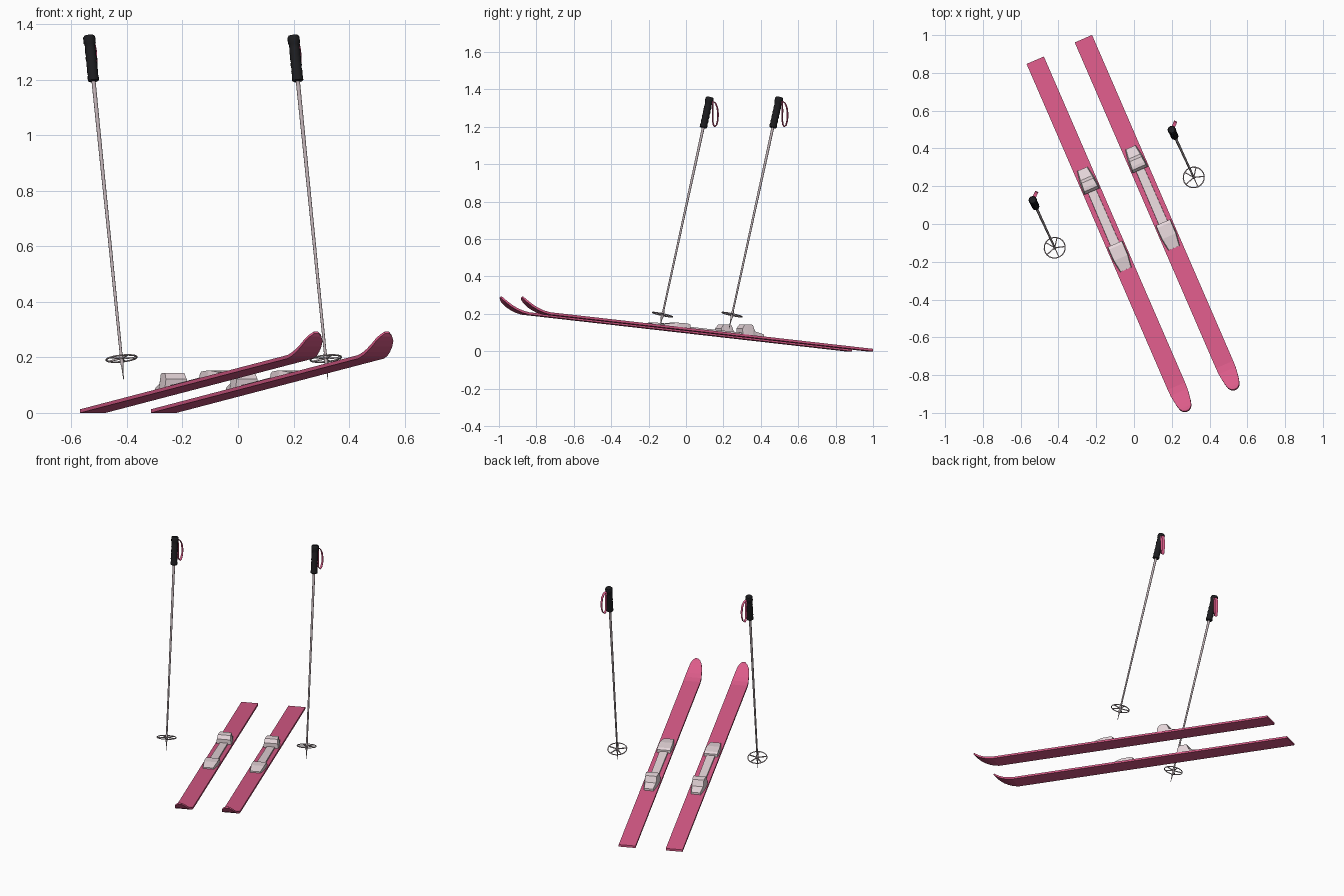
import bpy, bmesh, math
from mathutils import Matrix, Vector

if "Cube" in bpy.data.objects:
    bpy.data.objects.remove(bpy.data.objects["Cube"])


def material(name, rgb):
    m = bpy.data.materials.new(name)
    m.diffuse_color = (*rgb, 1)
    m.use_nodes = True
    m.node_tree.nodes["Principled BSDF"].inputs["Base Color"].default_value = m.diffuse_color
    return m


PINK = material("pink", (0.71, 0.105, 0.25))
PALE = material("pale", (0.80, 0.68, 0.71))
DARK = material("dark", (0.012, 0.012, 0.014))
STEEL = material("steel", (0.52, 0.44, 0.46))


def finish(name, bm, mat, matrix, smooth=False):
    bmesh.ops.recalc_face_normals(bm, faces=bm.faces)
    me = bpy.data.meshes.new(name)
    bm.to_mesh(me)
    bm.free()
    me.materials.append(mat)
    ob = bpy.data.objects.new(name, me)
    bpy.context.collection.objects.link(ob)
    ob.matrix_world = matrix
    if smooth:
        bpy.ops.object.select_all(action='DESELECT')
        ob.select_set(True)
        bpy.context.view_layer.objects.active = ob
        bpy.ops.object.shade_smooth_by_angle(angle=math.radians(40))
    return ob


def loft(name, sections, mat, matrix, closed=False, smooth=False):
    """Skin a row of equal-sized cross-sections; cap the ends unless closed."""
    bm = bmesh.new()
    rings = [[bm.verts.new(p) for p in s] for s in sections]
    n = len(rings[0])
    pairs = list(zip(rings, rings[1:])) + ([(rings[-1], rings[0])] if closed else [])
    for a, b in pairs:
        for i in range(n):
            j = (i + 1) % n
            bm.faces.new((a[i], a[j], b[j], b[i]))
    if not closed:
        bm.faces.new(rings[0])
        bm.faces.new(rings[-1])
    return finish(name, bm, mat, matrix, smooth)


def lathe(name, profile, mat, matrix, sides=12):
    secs = [[(r * math.cos(2 * math.pi * k / sides), r * math.sin(2 * math.pi * k / sides), z)
             for k in range(sides)] for z, r in profile]
    return loft(name, secs, mat, matrix, smooth=True)


# Ski frame: local x runs forward along the ski, local y across it
SLOPE, THICK = 0.104, 0.013


def ski_frame(x, y):
    u, v = Vector((0.3975, -0.9176, 0)), Vector((0.9176, 0.3975, 0))
    return Matrix(((u.x, v.x, 0, x), (u.y, v.y, 0, y), (0, 0, 1, 0), (0, 0, 0, 1)))


def ski_section(t, half, rise):
    z = SLOPE * t + rise
    # the underside shifts forward and the ski thins as the tip curls up
    dx, thick = min(0.006, rise * 0.15), THICK - rise * 0.09
    return [(t + dx, -half, z), (t + dx, half, z), (t, half, z + thick), (t, -half, z + thick)]


def fitting(name, stations, mat, frame):
    """Trapezoid sections sitting on the ski: position, base half, top half, height."""
    secs = []
    for t, b, w, h in stations:
        z = SLOPE * t + THICK
        secs.append([(t, -b, z - 0.002), (t, b, z - 0.002), (t, w, z + h), (t, -w, z + h)])
    return loft(name, secs, mat, frame)


SKI = [(0, .05, 0), (1.0, .05, 0), (1.88, .05, 0), (1.915, .049, .006), (1.945, .045, .017),
       (1.975, .040, .033), (2.0, .033, .052), (2.013, .023, .065), (2.021, .009, .076)]
HEEL = [(.627, .030, .026, .012), (.68, .040, .033, .022), (.695, .042, .034, .056),
        (.725, .044, .037, .056), (.742, .045, .038, .053), (.757, .045, .041, .030)]
TOE = [(1.06, .042, .039, .018), (1.075, .043, .040, .024), (1.14, .044, .039, .022),
       (1.208, .033, .029, .008)]
PLATE = [(.75, .024, .023, .008), (1.07, .026, .025, .008)]

for side, x, y in (("left", -.523, .867), ("right", -.268, .981)):
    f = ski_frame(x, y)
    loft(side + "_ski", [ski_section(*s) for s in SKI], PINK, f)
    fitting(side + "_heel_binding", HEEL, PALE, f)
    fitting(side + "_toe_binding", TOE, PALE, f)
    fitting(side + "_binding_plate", PLATE, PALE, f)

AXIS = Vector((-.125, .27, 1.24))
TILT = AXIS.to_track_quat('Z', 'Y').to_matrix().to_4x4()
BASKET = 0.078


def basket(name, matrix, radius=.056, wire=.003, segs=20, spokes=5):
    # thin outer ring
    secs = []
    for k in range(segs):
        a = 2 * math.pi * k / segs
        secs.append([((radius + wire * math.cos(b)) * math.cos(a),
                      (radius + wire * math.cos(b)) * math.sin(a),
                      BASKET + wire * math.sin(b))
                     for b in (i * math.pi / 3 for i in range(6))])
    loft(name + "_ring", secs, STEEL, matrix, closed=True, smooth=True)
    # spokes from shaft to ring
    for k in range(spokes):
        turn = Matrix.Rotation(2 * math.pi * k / spokes + .3, 4, 'Z')
        w = .0025
        sec = [[(x, -w, BASKET - w), (x, w, BASKET - w), (x, w, BASKET + w), (x, -w, BASKET + w)]
               for x in (0, radius)]
        loft(f"{name}_spoke_{k + 1}", sec, STEEL, matrix @ turn)


# Strap loop: outward offset and height, measured from the grip
STRAP = [(.010, 1.338), (.026, 1.330), (.038, 1.305), (.043, 1.270), (.041, 1.235),
         (.033, 1.208), (.022, 1.200), (.013, 1.212), (.010, 1.240), (.011, 1.290)]


def strap(name, origin):
    out, across = Vector((.4, .9165, 0)), Vector((.9165, -.4, 0))
    mid = Vector((sum(p[0] for p in STRAP) / len(STRAP), 1.27))
    secs = []
    for d, z in STRAP:
        inner = Vector((d, z)) + (mid - Vector((d, z))).normalized() * .003
        row = []
        for (a, h), w in (((d, z), -.009), ((d, z), .009), (inner, .009), (inner, -.009)):
            row.append(Vector((-.120, .275, h - .12)) + out * a + across * w)
        secs.append(row)
    loft(name, secs, PINK, Matrix.Translation(origin), closed=True, smooth=True)


# Grip with shallow finger ridges and a flared cap
GRIP = [(1.105, .016), (1.108, .020)]
for i in range(5):
    s = 1.118 + i * .024
    GRIP += [(s, .0205), (s + .012, .0185)]
GRIP += [(1.240, .019), (1.247, .022), (1.268, .022), (1.274, .018)]

for side, origin in (("left", Vector((-.412, -.142, .12))), ("right", Vector((.324, .230, .12)))):
    m = Matrix.Translation(origin) @ TILT
    lathe(side + "_pole_shaft", [(.07, .005), (.6, .006), (1.12, .0075)], STEEL, m)
    lathe(side + "_pole_spike", [(0, .001), (.05, .004), (.065, .007), (.09, .007), (.10, .005)], STEEL, m)
    lathe(side + "_pole_grip", GRIP, DARK, m)
    basket(side + "_basket", m)
    strap(side + "_wrist_strap", origin)
